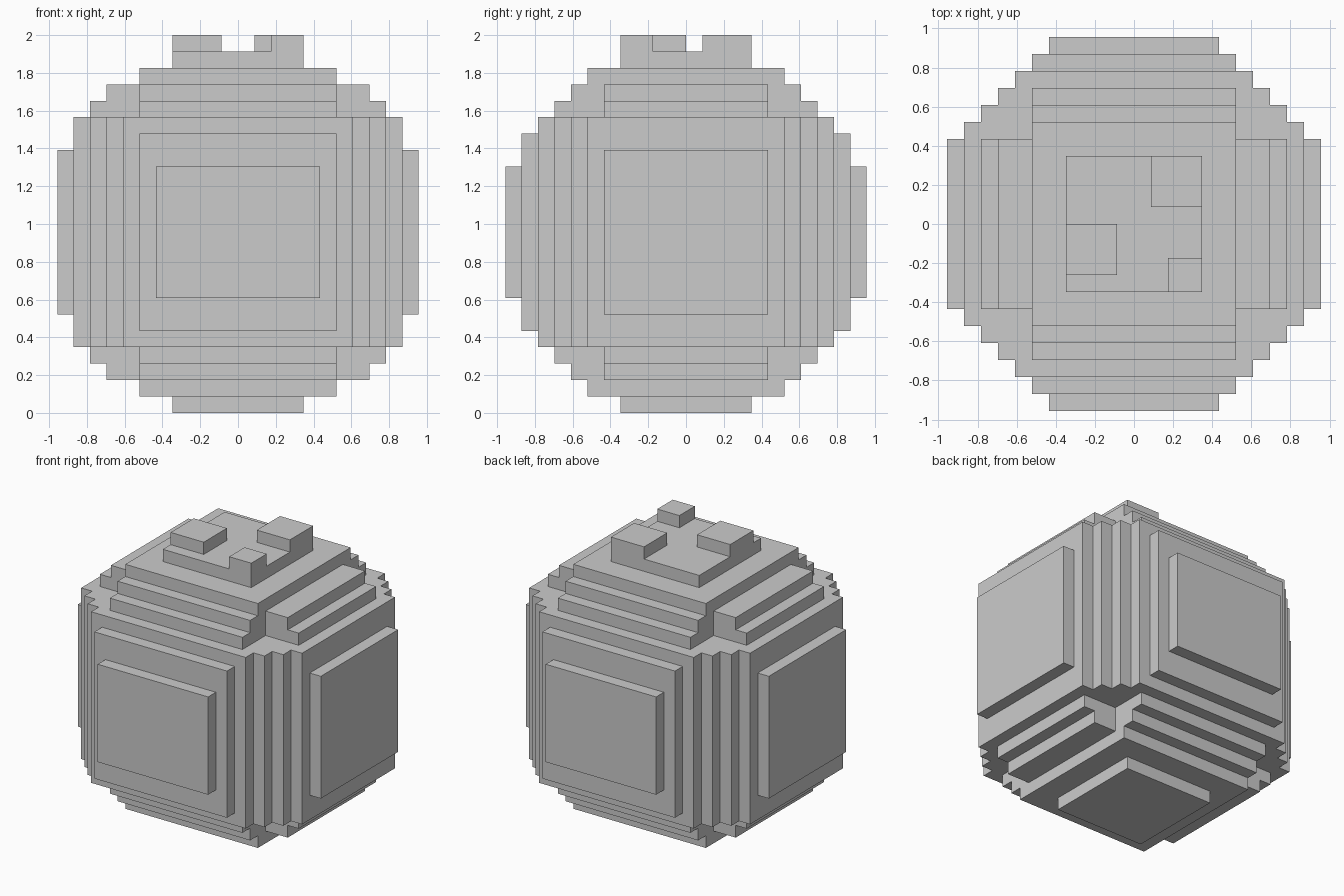
import bpy, bmesh
from mathutils import Vector

if "Cube" in bpy.data.objects:
    bpy.data.objects.remove(bpy.data.objects["Cube"])

U = 2 / 23  # one block


def sym(hx, hy, z0, z1):
    """Box centred on x and y, in block units."""
    return (-hx, hx, -hy, hy, z0, z1)


# Stepped upright core: corners staircase in plan
core = [sym(6 + i, 10 - i, 4, 18) for i in range(1, 5)]
# Raised plates on the front/back and the two sides
plates = [sym(6, 10, 5, 17), sym(5, 11, 7, 15), sym(11, 5, 6, 16)]
# Steps towards the top and bottom
steps = [sym(6, 8, 3, 19), sym(6, 7, 2, 20), sym(6, 6, 1, 21),
         sym(9, 5, 3, 19), sym(8, 5, 2, 20)]
# Bottom foot and top cap, with three small raised blocks on the cap
caps = [sym(4, 4, 0, 22)]
nubs = [(1, 4, 1, 4, 22, 23), (-4, -1, -3, 0, 22, 23), (2, 4, -4, -2, 22, 23)]


def fuse(name, boxes):
    """Fuse overlapping boxes into one clean outer skin."""
    cells = {(x, y, z) for a, b, c, d, e, f in boxes
             for x in range(a, b) for y in range(c, d) for z in range(e, f)}
    bm = bmesh.new()
    verts = {}

    def vert(p):
        k = tuple(round(c) for c in p)
        if k not in verts:
            verts[k] = bm.verts.new(Vector(k) * U)
        return verts[k]

    for cell in cells:
        for axis in range(3):
            for s in (0, 1):
                n = list(cell)
                n[axis] += 2 * s - 1
                if tuple(n) in cells:
                    continue
                o, a, b = Vector(cell), Vector(), Vector()
                o[axis] += s
                a[(axis + 1) % 3] = 1
                b[(axis + 2) % 3] = 1
                quad = [o, o + a, o + a + b, o + b]
                bm.faces.new([vert(p) for p in (quad if s else quad[::-1])])
    # Merge the flat areas
    bmesh.ops.dissolve_limit(bm, angle_limit=0.01, verts=bm.verts[:], edges=bm.edges[:])
    bmesh.ops.triangulate(bm, faces=[f for f in bm.faces if len(f.verts) > 4])
    mesh = bpy.data.meshes.new(name)
    bm.to_mesh(mesh)
    bm.free()
    obj = bpy.data.objects.new(name, mesh)
    bpy.context.collection.objects.link(obj)
    return obj


fuse("block_round_body", core + plates + steps + caps + nubs)
